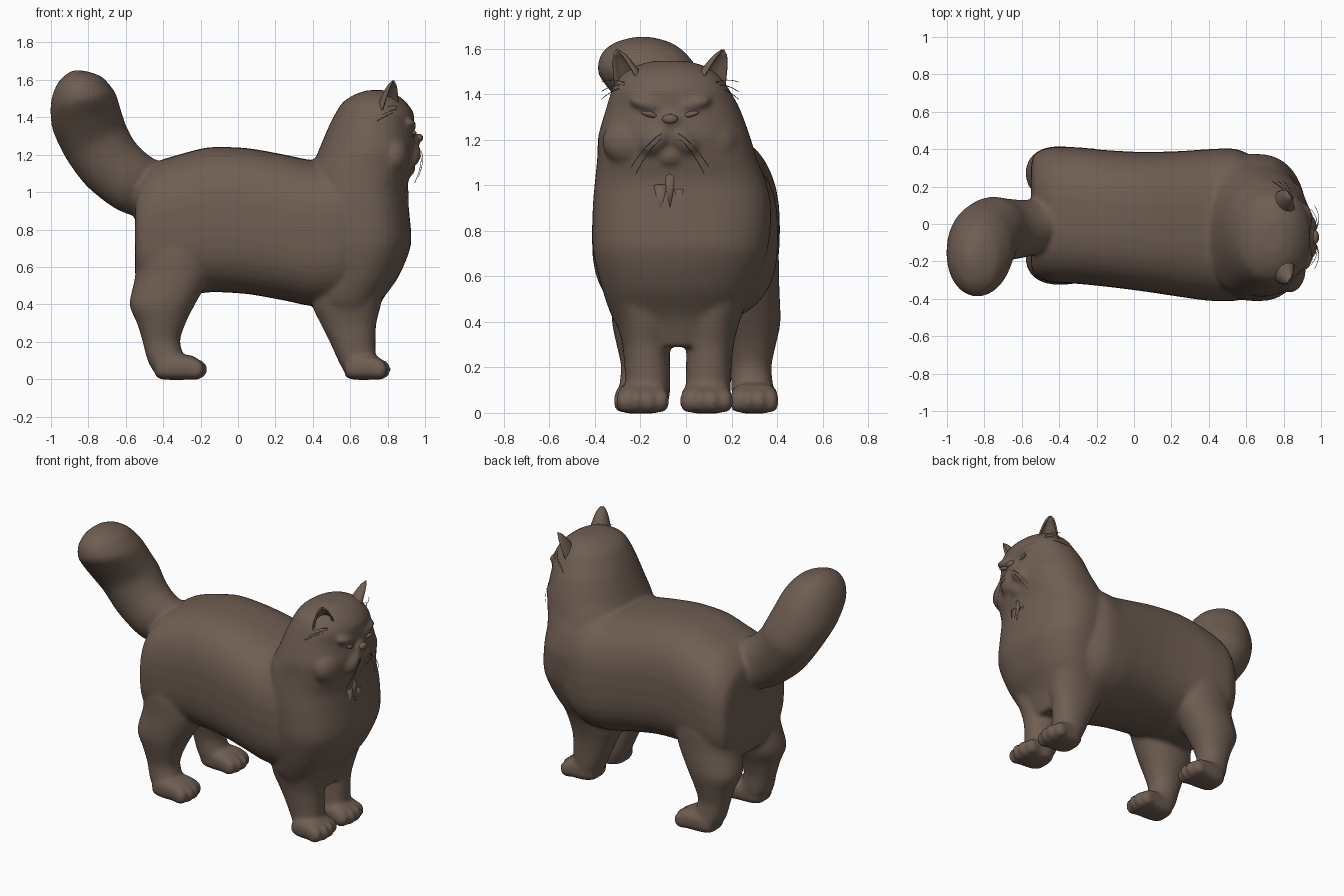
import bpy, bmesh, math, random
from mathutils import Vector, Matrix, Euler

if "Cube" in bpy.data.objects:
    bpy.data.objects.remove(bpy.data.objects["Cube"])

random.seed(4)
FACE_Y = -0.07          # the head sits slightly off centre

fur = bpy.data.materials.new("brown_fur")
fur.diffuse_color = (0.16, 0.112, 0.085, 1)
fur.use_nodes = True
fur.node_tree.nodes["Principled BSDF"].inputs["Base Color"].default_value = fur.diffuse_color


def finish(name, data):
    ob = bpy.data.objects.new(name, data)
    bpy.context.collection.objects.link(ob)
    data.materials.append(fur)
    return ob


def mesh_object(name, bm):
    bmesh.ops.recalc_face_normals(bm, faces=bm.faces)
    me = bpy.data.meshes.new(name)
    bm.to_mesh(me)
    bm.free()
    for p in me.polygons:
        p.use_smooth = True
    return finish(name, me)


def ring(c, a, b, power=2.0, n=40):
    """Superellipse around c with half axes a and b."""
    pts = []
    f = lambda w: math.copysign(abs(w) ** (2 / power), w)
    for i in range(n):
        t = 2 * math.pi * i / n
        pts.append(Vector(c) + Vector(a) * f(math.cos(t)) + Vector(b) * f(math.sin(t)))
    return pts


def loft(bm, rings, steps=4):
    """Skin a closed tube through the rings with smooth in-between rings."""
    dense, last = [], len(rings) - 1
    for i in range(last):
        quad = (rings[max(i - 1, 0)], rings[i], rings[i + 1], rings[min(i + 2, last)])
        for k in range(steps):
            t = k / steps
            dense.append([b + (c - a) * t * .4 * (1 - t) ** 2 - (d - b) * .4 * t * t * (1 - t)
                          + (c - b) * (3 * t * t - 2 * t ** 3) for a, b, c, d in zip(*quad)])
    dense.append(rings[-1])
    vs = [[bm.verts.new(p) for p in r] for r in dense]
    n = len(vs[0])
    for r, q in zip(vs, vs[1:]):
        for i in range(n):
            bm.faces.new((r[i], r[(i + 1) % n], q[(i + 1) % n], q[i]))
    bm.faces.new(vs[0][::-1])
    bm.faces.new(vs[-1])


def loft_x(bm, rows, power):
    """Rows of x, y0, y1, z0, z1."""
    loft(bm, [ring((x, (a + b) / 2, (c + d) / 2), (0, (b - a) / 2, 0),
                   (0, 0, (d - c) / 2), power) for x, a, b, c, d in rows])


def loft_z(bm, rows, power=lambda z: 2.2):
    """Rows of z, x0, x1, y0, y1."""
    loft(bm, [ring(((a + b) / 2, (c + d) / 2, z), ((b - a) / 2, 0, 0),
                   (0, (d - c) / 2, 0), power(z)) for z, a, b, c, d in rows])


def ball(bm, c, r, rot=(0, 0, 0), seg=16):
    m = Matrix.LocRotScale(Vector(c), Euler(rot), Vector(r))
    bmesh.ops.create_uvsphere(bm, u_segments=seg, v_segments=seg // 2 + 2, radius=1, matrix=m)


bm = bmesh.new()

# trunk
loft_x(bm, [(-.55, -.22, .32, .56, .98), (-.53, -.275, .375, .48, 1.07),
            (-.45, -.31, .41, .43, 1.155), (-.30, -.32, .41, .44, 1.205),
            (-.15, -.335, .395, .465, 1.24), (.05, -.36, .385, .455, 1.235),
            (.25, -.39, .39, .42, 1.20), (.40, -.41, .40, .39, 1.17),
            (.55, -.41, .40, .40, 1.17), (.70, -.36, .33, .48, 1.10)], 2.7)

# chest, neck and head as one upright column
loft_z(bm, [(.29, .48, .72, -.25, .17), (.42, .40, .77, -.325, .24), (.55, .40, .86, -.37, .30),
            (.72, .40, .925, -.41, .36), (.90, .38, .915, -.41, .375),
            (1.02, .38, .905, -.40, .35), (1.12, .39, .93, -.39, .31),
            (1.22, .43, .955, -.385, .28), (1.34, .48, .94, -.35, .235),
            (1.42, .52, .94, -.325, .19), (1.48, .56, .90, -.29, .15),
            (1.52, .62, .85, -.23, .09), (1.545, .69, .79, -.15, .01)],
       lambda z: 2.4 if z < 1.15 else 2.15)

# legs, each pair mirrored about its own centre line
hind = [(.85, -.50, -.20, .14, .36), (.70, -.545, -.13, .08, .405), (.55, -.55, -.15, .09, .41),
        (.40, -.58, -.23, .13, .415), (.30, -.54, -.28, .17, .395), (.20, -.51, -.31, .195, .375),
        (.09, -.48, -.28, .20, .385), (.01, -.43, -.27, .22, .37)]
fore = [(.75, .50, .76, .04, .22), (.58, .44, .80, -.02, .29), (.40, .40, .765, -.02, .235),
        (.30, .44, .74, .0, .21), (.20, .49, .735, .0, .20), (.09, .54, .735, .0, .195),
        (.01, .585, .72, .015, .18)]


def paw(xb, xf, y, w):
    loft_x(bm, [(xb, y - w * .7, y + w * .7, .01, .09), (xb + .05, y - w * .92, y + w * .92, -.003, .13),
                (xf - .09, y - w, y + w, -.003, .128), (xf - .04, y - w * .9, y + w * .9, 0, .10)], 3)
    for i in range(4):
        u = (i - 1.5) / 1.5
        ball(bm, (xf - .045 - .02 * u * u, y + u * w * .74, .052), (.05, w * .31, .052))


for rows, mid, xb, xf, py, pm, pw in ((hind, .045, -.44, -.165, .30, .045, .103),
                                      (fore, -.035, .575, .815, .09, -.05, .112)):
    for flip in (False, True):
        loft_z(bm, [(z, a, b, 2 * mid - d, 2 * mid - c) if flip else (z, a, b, c, d)
                    for z, a, b, c, d in rows])
        paw(xb, xf, 2 * pm - py if flip else py, pw)

# tail: x, y, z, radius in the side view, radius across
tail = [(-.40, .04, .98, .15, .13), (-.56, -.02, 1.05, .168, .15), (-.68, -.03, 1.15, .175, .165),
        (-.76, -.04, 1.27, .183, .185), (-.81, -.10, 1.39, .19, .21), (-.83, -.16, 1.49, .178, .225),
        (-.855, -.185, 1.57, .14, .19), (-.87, -.19, 1.62, .085, .13), (-.875, -.19, 1.65, .02, .04)]
sections = []
for i, (x, y, z, r, ry) in enumerate(tail):
    p, q = tail[max(i - 1, 0)], tail[min(i + 1, len(tail) - 1)]
    n = Vector((q[2] - p[2], 0, p[0] - q[0])).normalized()
    sections.append(ring((x, y, z), n * r, (0, ry, 0)))
loft(bm, sections)

# muzzle, jowls, chin, nose bridge and frowning brows
for s in (-1, 1):
    ball(bm, (.91, FACE_Y + s * .055, 1.205), (.07, .095, .06), (-s * .8, 0, 0))
    ball(bm, (.83, FACE_Y + s * .17, 1.19), (.09, .13, .11))
    ball(bm, (.915, FACE_Y + s * .10, 1.355), (.04, .085, .03), (s * .25, 0, 0))
ball(bm, (.905, FACE_Y, 1.13), (.045, .06, .05))
ball(bm, (.935, FACE_Y, 1.28), (.05, .05, .035))

body = mesh_object("cat_body", bm)
rm = body.modifiers.new("merge", 'REMESH')
rm.mode = 'VOXEL'
rm.voxel_size = 0.012
rm.use_smooth_shade = True
sm = body.modifiers.new("soften", 'SMOOTH')
sm.factor = 0.5
sm.iterations = 10

# nose and narrow eyes
bm = bmesh.new()
ball(bm, (.968, FACE_Y, 1.29), (.022, .035, .022))
mesh_object("nose", bm)
bm = bmesh.new()
for s in (-1, 1):
    ball(bm, (.936, FACE_Y + s * .085, 1.31), (.014, .045, .013), (s * .25, 0, -s * .3))
mesh_object("eyes", bm)

# ears: cupped shells opening forward and outward
for side, s in (("left", 1), ("right", -1)):
    bm = bmesh.new()
    base = Vector((.80, FACE_Y + s * .165, 1.42))
    tip = Vector((.83, FACE_Y + s * .232, 1.592))
    grid = []
    for j in range(9):
        v = j / 8
        r = .004 + .08 * (1 - v) ** .6
        c = base.lerp(tip, v)
        row = []
        for i in range(13):
            t = s * .75 + math.pi + (i / 6 - 1) * 1.8
            row.append(bm.verts.new(c + Vector((math.cos(t) * .8, math.sin(t), 0)) * r))
        grid.append(row)
    for a, b in zip(grid, grid[1:]):
        for i in range(12):
            bm.faces.new((a[i], a[i + 1], b[i + 1], b[i]))
    ear = mesh_object(side + "_ear", bm)
    so = ear.modifiers.new("thickness", 'SOLIDIFY')
    so.thickness = 0.01
    so.offset = 0

# chest tufts: small pointed locks hanging below the chin
bm = bmesh.new()
for y, z, l in ((-.07, 1.06, .16), (-.11, 1.00, .14), (-.03, .98, .14)):
    m = Matrix.LocRotScale(Vector((.90, y, z - l / 2)), Euler((0, math.pi - .15, 0)), Vector((.6, 1, 1)))
    bmesh.ops.create_cone(bm, cap_ends=True, segments=12, radius1=.035, radius2=.002, depth=l, matrix=m)
mesh_object("chest_tufts", bm)


# whiskers and ear hairs
def hairs(name, strands):
    cu = bpy.data.curves.new(name, 'CURVE')
    cu.dimensions = '3D'
    cu.bevel_depth = 0.0015
    cu.bevel_resolution = 0
    for p, q, sag in strands:
        sp = cu.splines.new('POLY')
        sp.points.add(6)
        for i, pt in enumerate(sp.points):
            t = i / 6
            c = Vector(p).lerp(Vector(q), t) + Vector((sag, 0, sag)) * 4 * t * (1 - t)
            pt.co = (*c, 1)
    finish(name, cu)


whiskers, ear_hair = [], []
for s in (-1, 1):
    for k in range(2):
        whiskers.append(((.97, FACE_Y + s * .03, 1.23 - .02 * k),
                         (.965 - .02 * k, FACE_Y + s * (.17 - .02 * k), 1.08 - .03 * k), .02))
    for k in range(3):
        ear_hair.append(((.85, FACE_Y + s * .20, 1.45 - .01 * k),
                         (.80 - .03 * k, FACE_Y + s * .30, 1.46 - .04 * k + random.uniform(-.01, .01)), .01))
hairs("whiskers", whiskers)
hairs("ear_hair", ear_hair)
